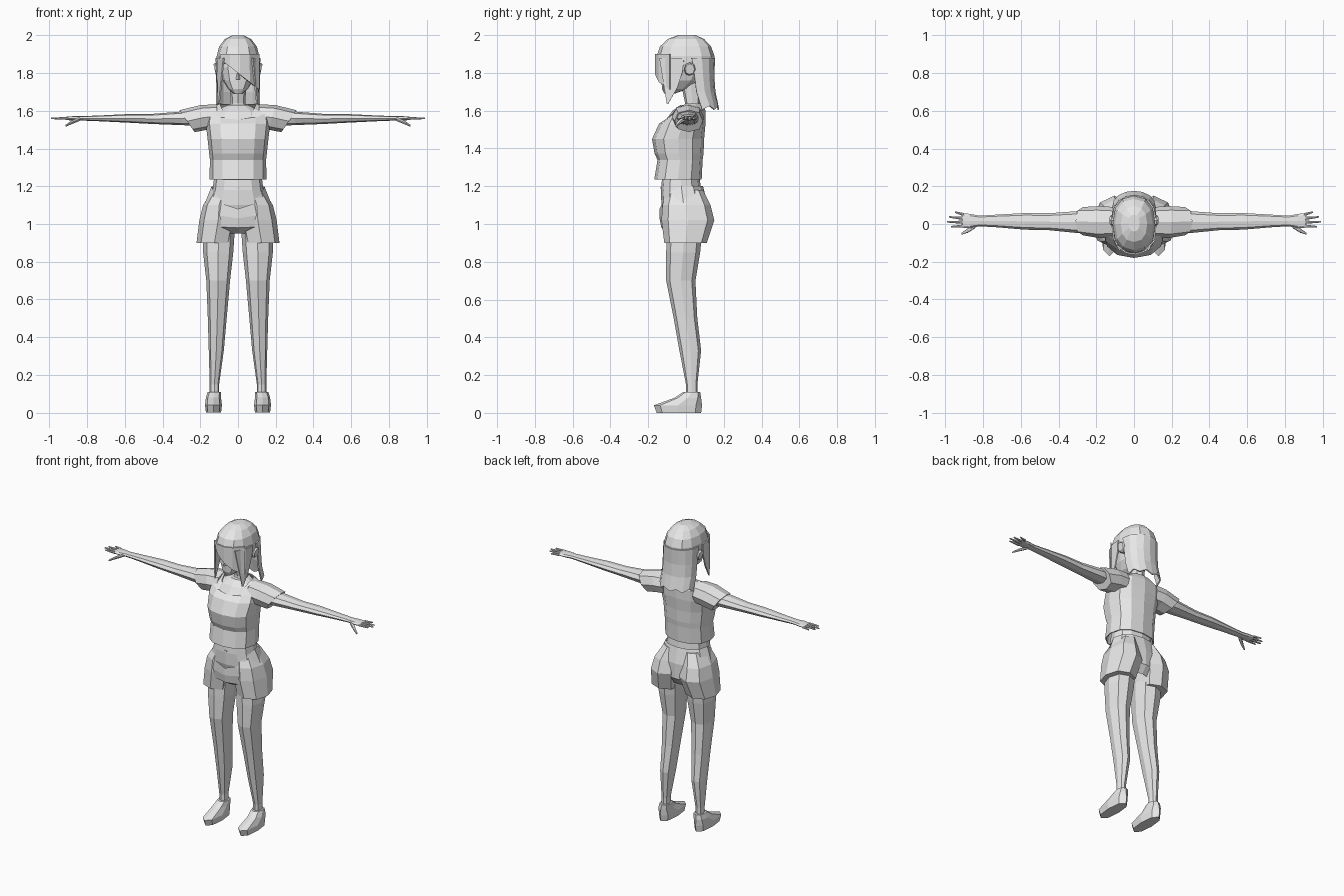
import bpy
from math import cos, sin, pi, sqrt, copysign

if "Cube" in bpy.data.objects:
    bpy.data.objects.remove(bpy.data.objects["Cube"])

SHADE = .8
grey = bpy.data.materials.new("light grey")
grey.use_nodes = True
grey.diffuse_color = (SHADE, SHADE, SHADE, 1)
grey.node_tree.nodes["Principled BSDF"].inputs["Base Color"].default_value = (SHADE, SHADE, SHADE, 1)


def add_object(name, verts, faces, mirror=False, thickness=0):
    mesh = bpy.data.meshes.new(name)
    mesh.from_pydata(verts, [], faces)
    mesh.materials.append(grey)
    obj = bpy.data.objects.new(name, mesh)
    bpy.context.collection.objects.link(obj)
    if thickness:
        solid = obj.modifiers.new("thickness", "SOLIDIFY")
        solid.thickness = thickness
        solid.offset = 0
    if mirror:
        obj.modifiers.new("mirror", "MIRROR").use_mirror_merge = False


def soften(value, power=.85):
    """Push a circle coordinate outwards, towards a rounded box."""
    return copysign(abs(value) ** power, value) if abs(value) > .001 else 0


def outline(sides):
    """Rounded box outline, starting at its front."""
    angles = [2 * pi * k / sides - pi / 2 for k in range(sides)]
    return [(soften(cos(angle)), soften(sin(angle))) for angle in angles]


def level(z, width, front, back, x=0, dip=0, sides=8):
    """Horizontal section with a half width; dip lowers its front."""
    middle, depth = (front + back) / 2, (back - front) / 2
    return [(x + width * u, middle + depth * v, z - dip * max(0, -v) ** 2)
            for u, v in outline(sides)]


def across(x, y, z, depth, height, lean=0):
    """Section across an arm, in half sizes; lean tilts its top outwards."""
    return [(x + lean * v, y + depth * u, z + height * v) for u, v in outline(8)]


def join(name, rows, closed=True, capped=True, mirror=False, thickness=0):
    """Skin rows of points with quads, as a tube or an open sheet."""
    count = len(rows[0])
    verts = [point for row in rows for point in row]
    faces = []
    for start in range(0, len(verts) - count, count):
        for k in range(count if closed else count - 1):
            near, far = start + k, start + (k + 1) % count
            faces.append((near, far, far + count, near + count))
    if closed and capped:
        faces.append(tuple(reversed(range(count))))
        faces.append(tuple(range(len(verts) - count, len(verts))))
    add_object(name, verts, faces, mirror, thickness)


# Shoes
join("shoes", [
    level(z=0, x=.13, width=.04, front=-.155, back=.08),
    level(z=.04, x=.13, width=.045, front=-.17, back=.085),
    level(z=.08, x=.13, width=.04, front=-.06, back=.08),
    level(z=.11, x=.125, width=.035, front=-.015, back=.075),
], mirror=True)

# Legs
join("legs", [
    level(z=.08, x=.125, width=.025, front=0, back=.06),
    level(z=.15, x=.125, width=.025, front=0, back=.06),
    level(z=.33, x=.115, width=.04, front=-.035, back=.08),
    level(z=.5, x=.11, width=.05, front=-.065, back=.06),
    level(z=.7, x=.105, width=.063, front=-.105, back=.05),
    level(z=.85, x=.105, width=.08, front=-.105, back=.075),
    level(z=1, x=.1, width=.085, front=-.1, back=.09),
], mirror=True)

# Shorts: a low-waisted seat and two flared legs
join("shorts_seat", [
    level(z=.95, width=.09, front=-.08, back=.08, sides=12),
    level(z=1, width=.17, front=-.13, back=.115, dip=.02, sides=12),
    level(z=1.1, width=.18, front=-.14, back=.115, dip=.07, sides=12),
    level(z=1.2, width=.14, front=-.14, back=.09, dip=.12, sides=12),
], capped=False)
join("shorts_legs", [
    level(z=.9, x=.125, width=.095, front=-.115, back=.11),
    level(z=1.02, x=.105, width=.1, front=-.13, back=.15),
    level(z=1.1, x=.1, width=.085, front=-.125, back=.13),
    level(z=1.18, x=.075, width=.06, front=-.1, back=.09),
], mirror=True)

# Belly and navel
join("belly", [
    level(z=1, width=.13, front=-.1, back=.1, sides=12),
    level(z=1.1, width=.165, front=-.13, back=.105, sides=12),
    level(z=1.18, width=.135, front=-.133, back=.08, sides=12),
    level(z=1.26, width=.125, front=-.125, back=.07, sides=12),
])
join("navel", [level(z=z, width=.01, front=-.136, back=-.12) for z in (1.185, 1.195)])

# Cropped shirt with a dipped neckline, over the chest
join("shirt", [
    level(z=1.235, width=.148, front=-.165, back=.08, sides=12),
    level(z=1.34, width=.146, front=-.148, back=.085, sides=12),
    level(z=1.375, width=.15, front=-.164, back=.09, sides=12),
    level(z=1.45, width=.158, front=-.177, back=.093, sides=12),
    level(z=1.53, width=.168, front=-.14, back=.1, sides=12),
    level(z=1.6, width=.165, front=-.105, back=.1, dip=.05, sides=12),
    level(z=1.635, width=.095, front=-.085, back=.085, dip=.09, sides=12),
], capped=False, thickness=.006)
join("chest", [
    level(z=1.3, width=.125, front=-.125, back=.07, sides=12),
    level(z=1.53, width=.14, front=-.125, back=.085, sides=12),
    level(z=1.6, width=.12, front=-.07, back=.085, sides=12),
    level(z=1.63, width=.06, front=-.03, back=.08, sides=12),
])

# Slanted sleeves
join("sleeves", [
    across(x=.11, y=.01, z=1.57, depth=.08, height=.065),
    across(x=.18, y=.01, z=1.565, depth=.085, height=.065, lean=.02),
    across(x=.27, y=.015, z=1.545, depth=.075, height=.058, lean=.04),
], mirror=True)

# Arms and palms
join("arms", [
    across(x=.18, y=.01, z=1.565, depth=.06, height=.045),
    across(x=.3, y=.01, z=1.56, depth=.058, height=.036),
    across(x=.45, y=.012, z=1.557, depth=.045, height=.027),
    across(x=.58, y=.014, z=1.56, depth=.044, height=.023),
    across(x=.72, y=.016, z=1.56, depth=.034, height=.016),
    across(x=.82, y=.016, z=1.56, depth=.028, height=.012),
    across(x=.87, y=.016, z=1.56, depth=.038, height=.012),
    across(x=.91, y=.018, z=1.56, depth=.038, height=.009),
], mirror=True)

# Fingers fan out from the palm; the thumb points forwards and down
finger_reach = {"index": .97, "middle": .99, "ring": .98, "little": .95}
for place, (finger, reach) in enumerate(finger_reach.items()):
    base = .02 * place - .011
    join(finger + "_fingers", [
        across(x=.9, y=base, z=1.56, depth=.009, height=.008),
        across(x=reach, y=base * 1.3, z=1.56, depth=.004, height=.004),
    ], mirror=True)
join("thumbs", [
    across(x=.84, y=-.005, z=1.557, depth=.016, height=.011),
    across(x=.88, y=-.034, z=1.54, depth=.012, height=.01),
    across(x=.915, y=-.052, z=1.52, depth=.005, height=.005),
], mirror=True)

# Neck, head, nose and ears
join("neck", [
    level(z=1.58, width=.06, front=-.02, back=.085),
    level(z=1.64, width=.04, front=-.005, back=.075),
    level(z=1.76, width=.043, front=-.03, back=.075),
])
join("head", [
    level(z=1.69, width=.022, front=-.115, back=-.06, sides=12),
    level(z=1.715, width=.052, front=-.127, back=.01, sides=12),
    level(z=1.76, width=.08, front=-.13, back=.07, sides=12),
    level(z=1.83, width=.096, front=-.13, back=.11, sides=12),
    level(z=1.95, width=.07, front=-.1, back=.1, sides=12),
])
join("nose", [
    level(z=1.765, width=.012, front=-.15, back=-.12, sides=4),
    level(z=1.805, width=.004, front=-.133, back=-.12, sides=4),
])
join("ears", [
    across(x=.085, y=.015, z=1.815, depth=.02, height=.025),
    across(x=.115, y=.02, z=1.82, depth=.03, height=.035, lean=.006),
    across(x=.124, y=.02, z=1.82, depth=.025, height=.028, lean=.006),
], mirror=True)

# Hair cap
join("hair_cap", [
    level(z=1.84, width=.112, front=-.15, back=.148, dip=-.02, sides=12),
    level(z=1.89, width=.113, front=-.155, back=.15, sides=12),
    level(z=1.94, width=.1, front=-.138, back=.133, sides=12),
    level(z=1.98, width=.07, front=-.095, back=.095, sides=12),
    level(z=2, width=.03, front=-.04, back=.05, sides=12),
])


def back_row(z, side, back, jag=0):
    """Half ring of hair round the nape, with zigzag ends where jagged."""
    arc = [pi * k / 8 for k in range(9)]
    return [(.112 * cos(angle), side + (back - side) * soften(sin(angle)), z + jag * (k % 2))
            for k, angle in enumerate(arc)]


# Long panel down the back
join("back_hair", [
    back_row(z=1.88, side=.03, back=.15),
    back_row(z=1.78, side=.045, back=.146),
    back_row(z=1.7, side=.055, back=.152),
    back_row(z=1.605, side=.085, back=.172, jag=.02),
], closed=False, thickness=.008)

# Fringe swept down to one side, bent round the forehead
fringe = []
for drop in (0, .5, 1):
    columns = [.05 * k - .09 for k in range(5)]
    fringe.append([(x, -.16 * sqrt(1 - (x / .13) ** 2), 1.9 * (1 - drop) + (1.8 - .8 * x) * drop)
                   for x in columns])
join("fringe", fringe, closed=False, thickness=.008)

# Side locks narrowing to a point
locks = []
for t in (0, .3, .65, 1):
    front, back = -.14 + .04 * t, -.01 - .085 * t * t
    z = 1.88 - .245 * t
    locks.append([(.075 + .025 * t, front, z), (.108 - .006 * t, (front + back) / 2, z),
                  (.115 - .012 * t, back, z)])
join("side_locks", locks, closed=False, mirror=True, thickness=.008)
